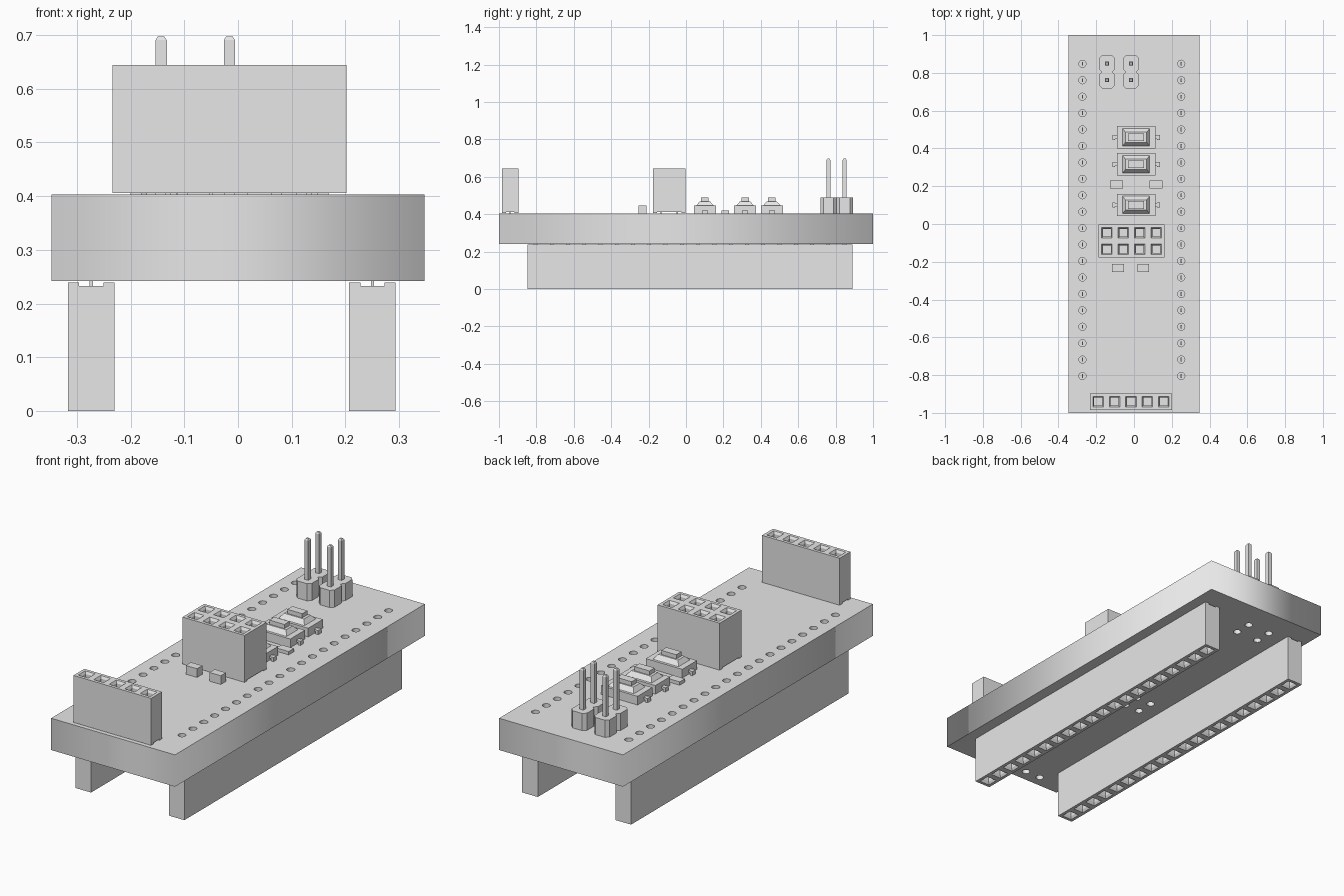
import bpy, bmesh, math
from mathutils import Matrix

cube = bpy.data.objects.get("Cube")
if cube:
    bpy.data.objects.remove(cube, do_unlink=True)

grey = bpy.data.materials.new("light grey")
grey.use_nodes = True
grey.diffuse_color = (0.8, 0.8, 0.8, 1)
grey.node_tree.nodes["Principled BSDF"].inputs["Base Color"].default_value = (0.8, 0.8, 0.8, 1)

PITCH = 0.087
BOTTOM, TOP = 0.242, 0.403


def finish(name, bm, loc=(0, 0, 0), rot=(0, 0, 0)):
    bmesh.ops.recalc_face_normals(bm, faces=bm.faces)
    mesh = bpy.data.meshes.new(name)
    bm.to_mesh(mesh)
    bm.free()
    mesh.materials.append(grey)
    ob = bpy.data.objects.new(name, mesh)
    ob.location, ob.rotation_euler = loc, rot
    bpy.context.collection.objects.link(ob)
    return ob


def block(bm, x, y, z0, z1, sx, sy, tx=None, ty=None, chamfer=0):
    """Box centred on x, y; tx and ty give a different top size."""
    tx, ty = tx or sx, ty or sy
    verts = bmesh.ops.create_cube(bm, size=1)["verts"]
    for v in verts:
        up = v.co.z > 0
        v.co = (x + v.co.x * (tx if up else sx),
                y + v.co.y * (ty if up else sy), z1 if up else z0)
    if chamfer:
        edges = {e for v in verts for e in v.link_edges
                 if abs(e.verts[0].co.z - e.verts[1].co.z) > 0.01}
        bmesh.ops.bevel(bm, geom=list(edges), offset=chamfer, segments=1,
                        affect='EDGES')


def row(n, centre):
    return [centre + (i - (n - 1) / 2) * PITCH for i in range(n)]


def socket_header(name, nx, ny, loc, height, flip=False):
    """Header with funnel sockets, seated on side strips and flat pins."""
    w, d = nx * PITCH, ny * PITCH
    bm = bmesh.new()
    bmesh.ops.create_grid(bm, x_segments=nx, y_segments=ny, size=0.5)
    for v in bm.verts:
        v.co = (v.co.x * w, v.co.y * d, height)
    cells = list(bm.faces)
    rim = [e for e in bm.edges if e.is_boundary]
    walls = bmesh.ops.extrude_edge_only(bm, edges=rim)["geom"]
    for v in (g for g in walls if isinstance(g, bmesh.types.BMVert)):
        v.co.z = 0.009
    lower = [e for e in bm.edges if e.is_boundary]
    bmesh.ops.contextual_create(bm, geom=lower)
    bmesh.ops.recalc_face_normals(bm, faces=bm.faces)
    for thick, depth in ((0.022, 0), (0.01, -0.012), (0.0005, -0.12)):
        bmesh.ops.inset_individual(bm, faces=cells, thickness=thick, depth=depth)
    along_x = nx > ny
    for s in (-1, 1):
        if along_x:
            block(bm, 0, s * (d / 2 - 0.0105), 0.003, 0.009, w, 0.021)
        else:
            block(bm, s * (w / 2 - 0.0105), 0, 0.003, 0.009, 0.021, d)
    size = (0.02, 0.006) if along_x else (0.006, 0.02)
    for x in row(nx, 0):
        for y in row(ny, 0):
            block(bm, x, y, -0.08, 0.009, *size)
    finish(name, bm, loc, (0, math.pi if flip else 0, 0))


# Pin positions
rail_x, rail_y = (-0.273, 0.25), 0.0215
front_xy, middle_xy = (-0.016, -0.94), (-0.013, -0.09)
jumper_x, jumper_y = (-0.143, -0.016), row(2, 0.805)
holes = [(x, y) for x in rail_x for y in row(20, rail_y)]
holes += [(x, front_xy[1]) for x in row(5, front_xy[0])]
holes += [(x, y) for x in row(4, middle_xy[0]) for y in row(2, middle_xy[1])]
holes += [(x, y) for x in jumper_x for y in jumper_y]

# Circuit board, a flat outline with drilled holes
curve = bpy.data.curves.new("circuit_board", 'CURVE')
curve.dimensions, curve.fill_mode = '2D', 'BOTH'
curve.extrude = (TOP - BOTTOM) / 2


def outline(points):
    s = curve.splines.new('POLY')
    s.points.add(len(points) - 1)
    for p, (x, y) in zip(s.points, points):
        p.co = (x, y, 0, 1)
    s.use_cyclic_u = True


outline([(-0.347, -1), (0.347, -1), (0.347, 1), (-0.347, 1)])
for hx, hy in holes:
    outline([(hx + 0.019 * math.cos(a * math.tau / 16),
              hy + 0.019 * math.sin(a * math.tau / 16)) for a in range(16)])
temp = bpy.data.objects.new("board_outline", curve)
bpy.context.collection.objects.link(temp)
bpy.context.view_layer.update()
bm = bmesh.new()
bm.from_mesh(temp.evaluated_get(bpy.context.evaluated_depsgraph_get()).to_mesh())
bpy.data.objects.remove(temp, do_unlink=True)
bmesh.ops.remove_doubles(bm, verts=bm.verts, dist=0.0001)
finish("circuit_board", bm, (0, 0, (TOP + BOTTOM) / 2))

# Socket headers below and above the board
for side, x in zip(("right", "left"), rail_x):
    socket_header(side + "_rail_header", 1, 20, (x, rail_y, BOTTOM), BOTTOM, True)
socket_header("front_socket_header", 5, 1, (*front_xy, TOP), 0.241)
socket_header("middle_socket_header", 4, 2, (*middle_xy, TOP), 0.241)

# Pin headers at the back
for side, x in zip(("right", "left"), jumper_x):
    bm = bmesh.new()
    for y in jumper_y:
        block(bm, x, y, TOP, 0.49, 0.086, PITCH, chamfer=0.016)
        block(bm, x, y, 0.48, 0.69, 0.021, 0.021)
        block(bm, x, y, 0.69, 0.697, 0.021, 0.021, 0.012, 0.012)
    finish(side + "_pin_header", bm)

# Push buttons
for name, y in (("front", 0.101), ("middle", 0.316), ("back", 0.459)):
    bm = bmesh.new()
    x = 0.011
    block(bm, x, y, TOP, 0.447, 0.204, 0.118)
    block(bm, x, y, 0.447, 0.469, 0.144, 0.092, 0.112, 0.054)
    block(bm, x, y, 0.469, 0.49, 0.084, 0.041)
    for s in (-1, 1):
        block(bm, x + s * 0.108, y, 0.412, 0.424, 0.02, 0.018)
        block(bm, x + s * 0.119, y, TOP, 0.424, 0.014, 0.026)
    finish(name + "_push_button", bm)

# Small surface parts
for name, x, y, top, w in (("right_resistor", -0.092, 0.21, 0.42, 0.069),
                           ("left_resistor", 0.117, 0.21, 0.42, 0.069),
                           ("right_indicator", -0.084, -0.232, 0.447, 0.063),
                           ("left_indicator", 0.049, -0.232, 0.447, 0.063)):
    bm = bmesh.new()
    block(bm, x, y, TOP, top, w, 0.042)
    finish(name, bm)
